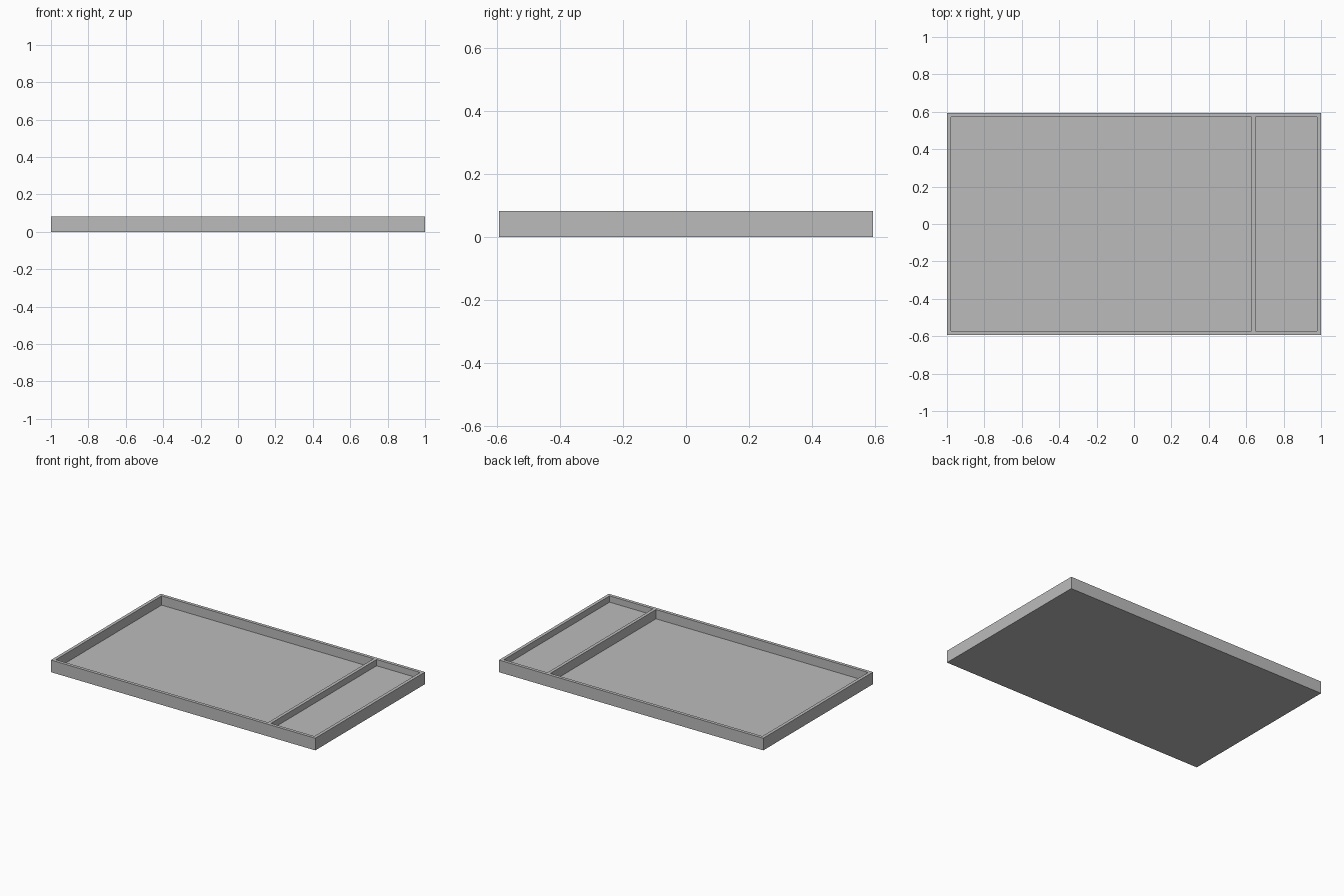
import bpy
import bmesh
from mathutils import Vector

cube = bpy.data.objects.get("Cube")
if cube:
    bpy.data.objects.remove(cube, do_unlink=True)

HALF_X, HALF_Y, HEIGHT = 1.0, 0.593, 0.083
WALL = 0.022
DIVIDER = 0.627            # wide-pocket side of the divider
WIDE_FLOOR, NARROW_FLOOR = 0.02, 0.04

grey = bpy.data.materials.new("plain grey")
grey.use_nodes = True
colour = (0.5, 0.5, 0.5, 1)
grey.diffuse_color = colour
grey.node_tree.nodes["Principled BSDF"].inputs["Base Color"].default_value = colour

# Solid slab
bm = bmesh.new()
bmesh.ops.create_cube(bm, size=1)
for v in bm.verts:
    v.co = Vector((v.co.x * 2 * HALF_X, v.co.y * 2 * HALF_Y, (v.co.z + 0.5) * HEIGHT))


def top_faces():
    bm.normal_update()
    return [f for f in bm.faces if f.normal.z > 0.9]


def cut_top(point, normal):
    """Score the top of the slab along one line."""
    faces = top_faces()
    edges = {e for f in faces for e in f.edges}
    verts = {v for f in faces for v in f.verts}
    bmesh.ops.bisect_plane(bm, geom=faces + list(edges) + list(verts),
                           plane_co=point, plane_no=normal)


# Rim and divider outlines
inner_x, inner_y = HALF_X - WALL, HALF_Y - WALL
for x in (-inner_x, DIVIDER, DIVIDER + WALL, inner_x):
    cut_top((x, 0, 0), (1, 0, 0))
for y in (-inner_y, inner_y):
    cut_top((0, y, 0), (0, 1, 0))


def sink_pocket(x, floor):
    """Push the top panel lying over x down to its floor height."""
    panel = min(top_faces(), key=lambda f: (f.calc_center_median() - Vector((x, 0, HEIGHT))).length)
    sunk = bmesh.ops.extrude_discrete_faces(bm, faces=[panel])["faces"][0]
    for v in sunk.verts:
        v.co.z = floor


# Wide and narrow pockets
sink_pocket((DIVIDER - inner_x) / 2, WIDE_FLOOR)
sink_pocket((DIVIDER + WALL + inner_x) / 2, NARROW_FLOOR)

bmesh.ops.recalc_face_normals(bm, faces=bm.faces)
mesh = bpy.data.meshes.new("divided_tray")
bm.to_mesh(mesh)
bm.free()
mesh.materials.append(grey)
tray = bpy.data.objects.new("divided_tray", mesh)
bpy.context.scene.collection.objects.link(tray)
